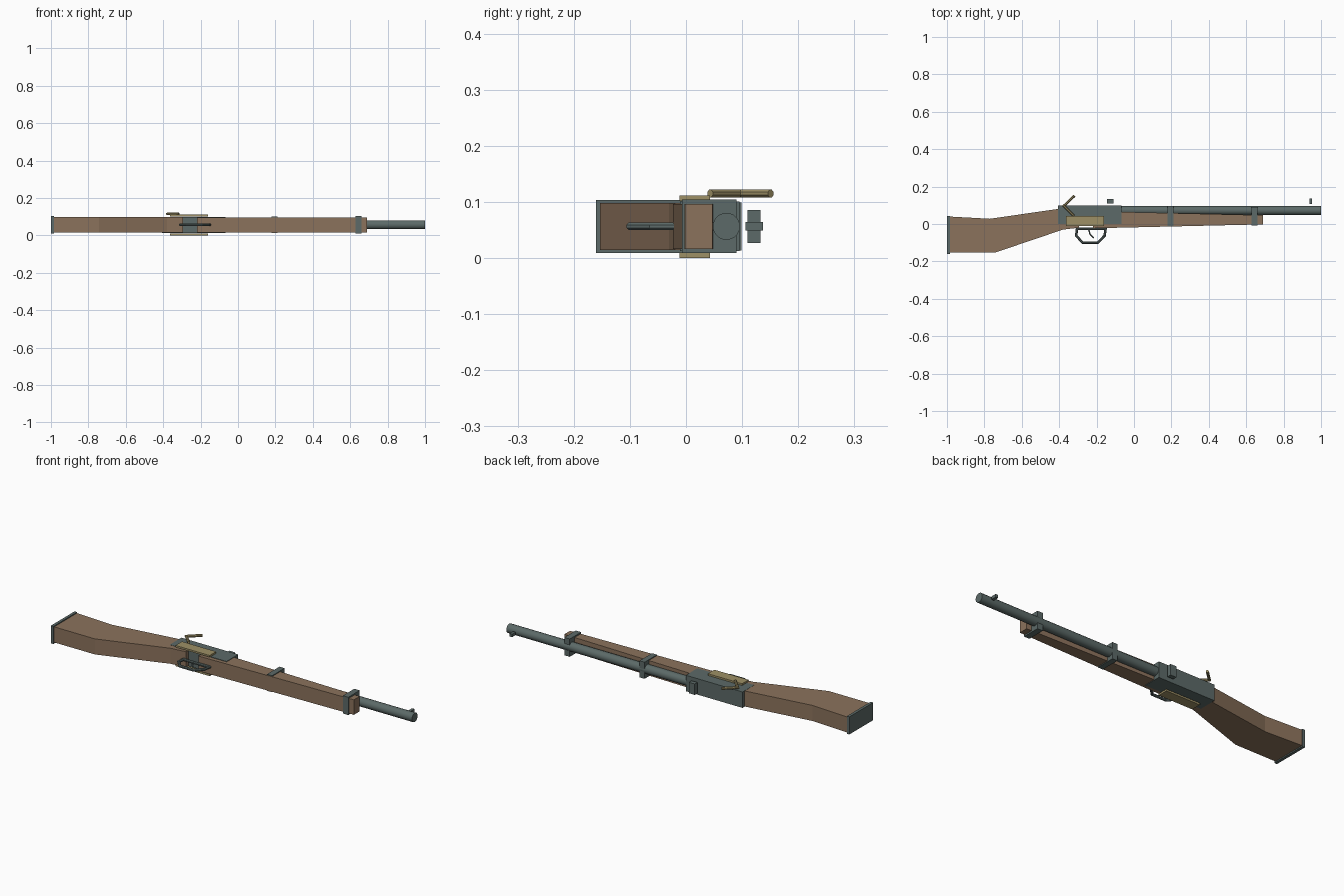
import bpy, bmesh, math
from mathutils import Vector

if "Cube" in bpy.data.objects:
    bpy.data.objects.remove(bpy.data.objects["Cube"])


def material(name, rgb):
    m = bpy.data.materials.new(name)
    m.diffuse_color = (*rgb, 1)
    m.use_nodes = True
    m.node_tree.nodes["Principled BSDF"].inputs["Base Color"].default_value = m.diffuse_color
    return m


WOOD = material("walnut wood", (0.26, 0.17, 0.107))
STEEL = material("grey steel", (0.107, 0.144, 0.138))
BRASS = material("dull brass", (0.34, 0.28, 0.133))
ZC = 0.0563  # middle of the weapon's thickness


def finish(name, bm, mat):
    bmesh.ops.recalc_face_normals(bm, faces=bm.faces[:])
    me = bpy.data.meshes.new(name)
    bm.to_mesh(me)
    bm.free()
    me.materials.append(mat)
    ob = bpy.data.objects.new(name, me)
    bpy.context.collection.objects.link(ob)
    return ob


def slab(name, outline, z0, z1, mat):
    """Side profile in x, y extruded from z0 to z1."""
    bm = bmesh.new()
    f = bm.faces.new([bm.verts.new((x, y, z0)) for x, y in outline])
    ext = bmesh.ops.extrude_face_region(bm, geom=[f])["geom"]
    verts = [v for v in ext if isinstance(v, bmesh.types.BMVert)]
    bmesh.ops.translate(bm, verts=verts, vec=(0, 0, z1 - z0))
    return finish(name, bm, mat)


def box(name, x0, x1, y0, y1, z0, z1, mat):
    return slab(name, [(x0, y0), (x1, y0), (x1, y1), (x0, y1)], z0, z1, mat)


def rod(name, path, z, r, mat, closed=False, sides=8):
    """Mitred round bar following a path at height z."""
    bm = bmesh.new()
    pts = [Vector((x, y, z)) for x, y in path]
    n = len(pts)
    rings = []
    for i, p in enumerate(pts):
        a = pts[i - 1] if closed or i else None
        b = pts[(i + 1) % n] if closed or i < n - 1 else None
        d1 = (p - a).normalized() if a else (b - p).normalized()
        d2 = (b - p).normalized() if b else d1
        t = (d1 + d2).normalized()
        side = Vector((-t.y, t.x, 0)) / max(t.dot(d1), 0.4)
        ring = []
        for k in range(sides):
            ang = 2 * math.pi * (k + 0.5) / sides
            ring.append(bm.verts.new(p + side * r * math.cos(ang)
                                     + Vector((0, 0, r * math.sin(ang)))))
        rings.append(ring)
    for i in range(n if closed else n - 1):
        A, B = rings[i], rings[(i + 1) % n]
        for k in range(sides):
            m = (k + 1) % sides
            bm.faces.new((A[k], A[m], B[m], B[k]))
    if not closed:
        bm.faces.new(rings[0])
        bm.faces.new(rings[-1])
    return finish(name, bm, mat)


# Wooden furniture
slab("butt_stock", [(-0.99, 0.04), (-0.77, 0.028), (-0.41, 0.08), (-0.295, 0.08),
                    (-0.295, -0.02), (-0.38, -0.03), (-0.743, -0.153),
                    (-0.99, -0.153)], 0.0145, 0.098, WOOD)
slab("fore_stock", [(-0.22, 0.068), (0.69, 0.047), (0.69, -0.002),
                    (-0.22, -0.023)], 0.016, 0.0965, WOOD)

# Steel butt plate, receiver and barrel bands
box("butt_plate", -1.0, -0.985, -0.16, 0.042, 0.0085, 0.103, STEEL)
box("receiver", -0.405, -0.068, 0.0, 0.0985, 0.0135, 0.099, STEEL)
box("rear_band", 0.18, 0.21, -0.011, 0.095, 0.012, 0.101, STEEL)
box("front_band", 0.628, 0.66, -0.007, 0.09, 0.0085, 0.104, STEEL)

# Barrel
barrel = rod("barrel", [(-0.1, 0.072), (1.0, 0.072)], ZC, 0.0243, STEEL, sides=16)

# Sights standing above the barrel
box("rear_sight", -0.145, -0.11, 0.11, 0.133, 0.027, 0.0855, STEEL)
box("front_sight", 0.938, 0.953, 0.106, 0.137, 0.0485, 0.0645, STEEL)

# Brass lock plates on both sides
for name, z0 in (("left_lock_plate", 0.0), ("right_lock_plate", 0.1015)):
    box(name, -0.363, -0.16, -0.012, 0.043, z0, z0 + 0.0095, BRASS)

# Bent brass hammer on the outer lock plate
rod("hammer", [(-0.322, 0.043), (-0.375, 0.097), (-0.318, 0.151)], 0.1148, 0.0073, BRASS)

# Trigger guard loop and trigger
rod("trigger_guard", [(-0.305, -0.026), (-0.309, -0.062), (-0.276, -0.099),
                      (-0.193, -0.099), (-0.157, -0.062), (-0.152, -0.026)],
    ZC, 0.0073, STEEL, closed=True)
rod("trigger", [(-0.242, -0.03), (-0.235, -0.054), (-0.215, -0.074)], ZC, 0.004, STEEL)

# Soft shading along the barrel only
bpy.context.view_layer.objects.active = barrel
barrel.select_set(True)
bpy.ops.object.shade_smooth_by_angle(angle=math.radians(35))
